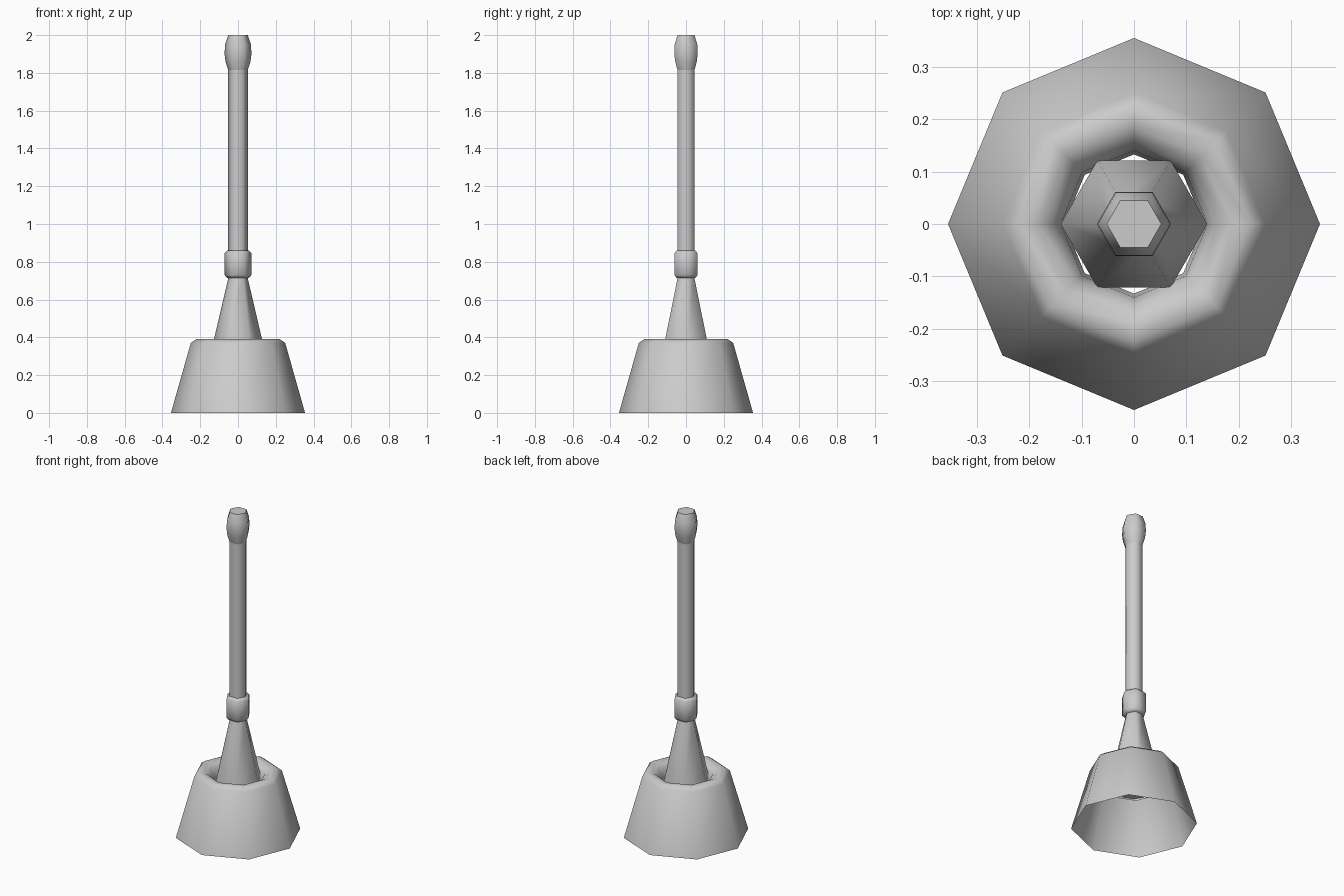
import bpy, bmesh, math

if "Cube" in bpy.data.objects:
    bpy.data.objects.remove(bpy.data.objects["Cube"])


def lathe(name, profile, sides, cap_bottom=False, cap_top=False, flip=False):
    """Low-poly revolved part from (radius, z) points, first vertex on +x."""
    bm = bmesh.new()
    rings = []
    for r, z in profile:
        rings.append([bm.verts.new((r * math.cos(2 * math.pi * i / sides),
                                    r * math.sin(2 * math.pi * i / sides), z))
                      for i in range(sides)])
    for a, b in zip(rings, rings[1:]):
        for i in range(sides):
            j = (i + 1) % sides
            bm.faces.new((a[i], a[j], b[j], b[i]))
    if cap_bottom:
        bm.faces.new(rings[0][::-1])
    if cap_top:
        bm.faces.new(rings[-1])
    mesh = bpy.data.meshes.new(name)
    bm.to_mesh(mesh)
    bm.free()
    obj = bpy.data.objects.new(name, mesh)
    bpy.context.collection.objects.link(obj)
    bpy.ops.object.select_all(action='DESELECT')
    obj.select_set(True)
    bpy.context.view_layer.objects.active = obj
    bpy.ops.object.shade_smooth_by_angle(angle=math.radians(63))
    return obj


# Octagonal bell cup, open below, with its rim curled inward
lathe("cup", [(0.355, 0), (0.25, 0.37), (0.222, 0.39), (0.185, 0.385),
              (0.155, 0.36), (0.14, 0.32), (0.133, 0.24)], 8)

# Hexagonal cone joining cup and handle
lathe("cone_socket", [(0.14, 0.25), (0.14, 0.335), (0.05, 0.72)], 6,
      cap_bottom=True)

# Collar above the cone
lathe("collar", [(0.058, 0.715), (0.071, 0.73), (0.071, 0.845), (0.058, 0.86)], 6,
      cap_bottom=True, cap_top=True)

# Shaft
lathe("shaft", [(0.052, 0.85), (0.052, 1.82)], 6)

# Rounded grip at the top
lathe("grip_knob", [(0.052, 1.815), (0.066, 1.86), (0.071, 1.90), (0.069, 1.95),
                    (0.052, 2.0)], 6, cap_bottom=True, cap_top=True)
